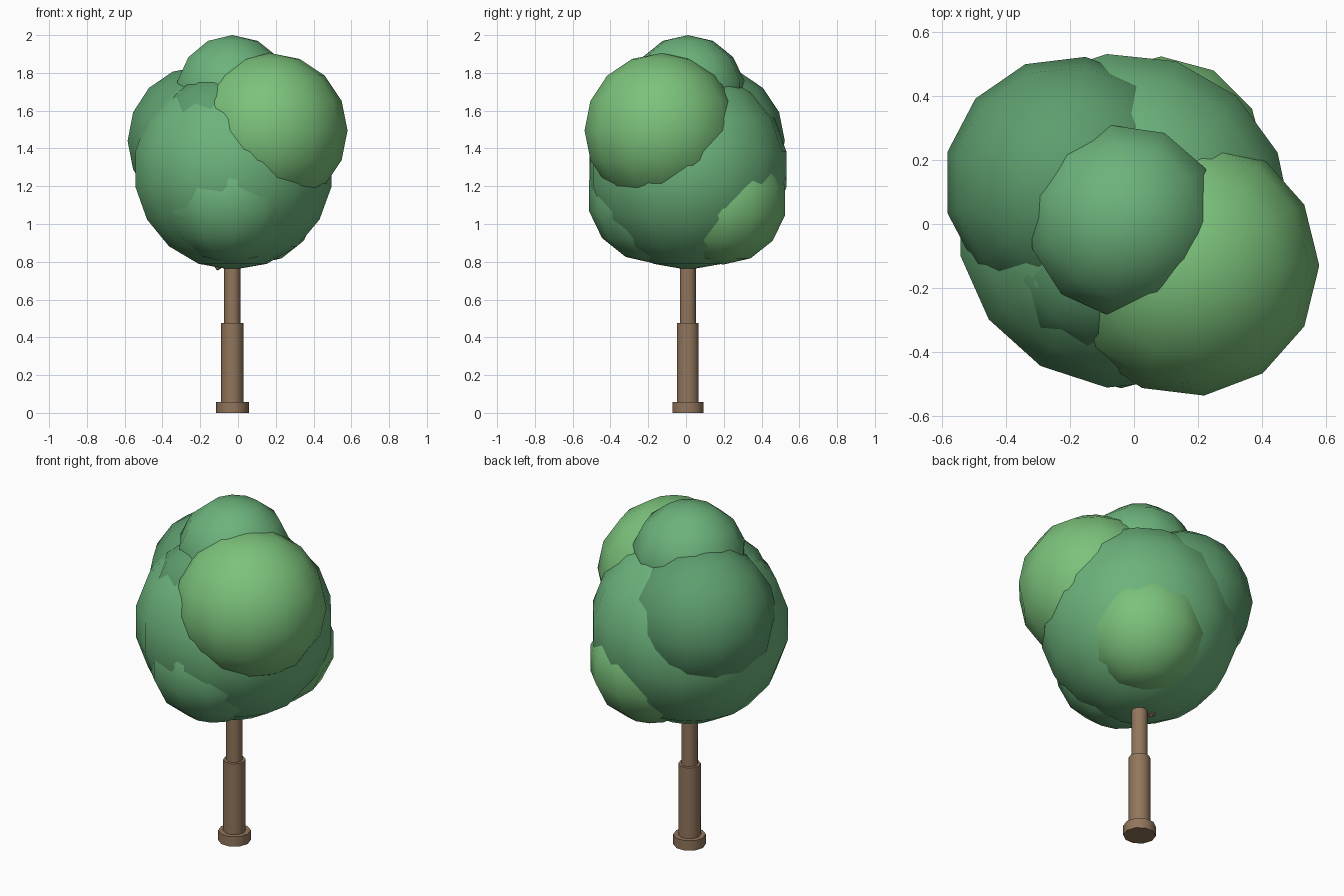
import bpy, bmesh, math
from mathutils import Matrix, Vector

if "Cube" in bpy.data.objects:
    bpy.data.objects.remove(bpy.data.objects["Cube"])


def material(name, rgb):
    m = bpy.data.materials.new(name)
    m.diffuse_color = (*rgb, 1)
    m.use_nodes = True
    m.node_tree.nodes["Principled BSDF"].inputs["Base Color"].default_value = m.diffuse_color
    return m


BARK = material("bark", (0.285, 0.18, 0.107))
LIGHT = material("leaf_light", (0.2, 0.54, 0.2))
MID = material("leaf_mid", (0.15, 0.45, 0.2))
DARK = material("leaf_dark", (0.11, 0.34, 0.155))


def finish(bm, name, mat, angle):
    # turn the mesh so that one vertex column points along +x
    v = next(v for v in bm.verts if v.co.xy.length > 0.01)
    bmesh.ops.rotate(bm, verts=bm.verts,
                     matrix=Matrix.Rotation(-math.atan2(v.co.y, v.co.x), 3, 'Z'))
    me = bpy.data.meshes.new(name)
    bm.to_mesh(me)
    bm.free()
    me.materials.append(mat)
    ob = bpy.data.objects.new(name, me)
    bpy.context.collection.objects.link(ob)
    bpy.ops.object.select_all(action='DESELECT')
    ob.select_set(True)
    bpy.context.view_layer.objects.active = ob
    bpy.ops.object.shade_smooth_by_angle(angle=math.radians(angle))
    return ob


def foliage(name, center, radius, segments, rings, mat):
    bm = bmesh.new()
    bmesh.ops.create_uvsphere(bm, u_segments=segments, v_segments=rings, radius=radius)
    finish(bm, name, mat, 60).location = center


def log(name, start, end, radius, sides=10):
    a, b = Vector(start), Vector(end)
    bm = bmesh.new()
    bmesh.ops.create_cone(bm, cap_ends=True, segments=sides, radius1=radius,
                          radius2=radius, depth=(b - a).length)
    ob = finish(bm, name, BARK, 50)
    ob.location = (a + b) / 2
    d = b - a
    if d.xy.length > 1e-4:
        ob.rotation_euler = d.to_track_quat('Z', 'Y').to_euler()


# Stepped trunk and a small branch stub hidden by the crown
CX, CY = -0.03, 0.01
log("trunk_base", (CX, CY, 0), (CX, CY, 0.058), 0.087)
log("trunk_lower", (CX, CY, 0.05), (CX, CY, 0.475), 0.06)
log("trunk_upper", (CX, CY, 0.46), (CX, CY, 0.92), 0.044)
log("branch_stub", (-0.095, 0.02, 0.765), (-0.22, 0.05, 0.95), 0.02, 8)

# Crown made of overlapping leaf balls
foliage("crown_main", (CX, CY, 1.29), 0.533, 15, 9, MID)
foliage("crown_top", (CX, CY, 1.69), 0.31, 11, 7, MID)
foliage("crown_front_right", (0.17, -0.13, 1.495), 0.41, 13, 8, LIGHT)
foliage("crown_back_left", (-0.20, 0.13, 1.44), 0.396, 13, 8, DARK)
foliage("crown_low_back", (0.085, 0.196, 1.122), 0.337, 12, 7, LIGHT)
foliage("crown_low_front", (-0.04, -0.163, 1.15), 0.36, 12, 7, MID)
foliage("crown_front_left", (-0.105, -0.108, 1.488), 0.31, 11, 7, DARK)
